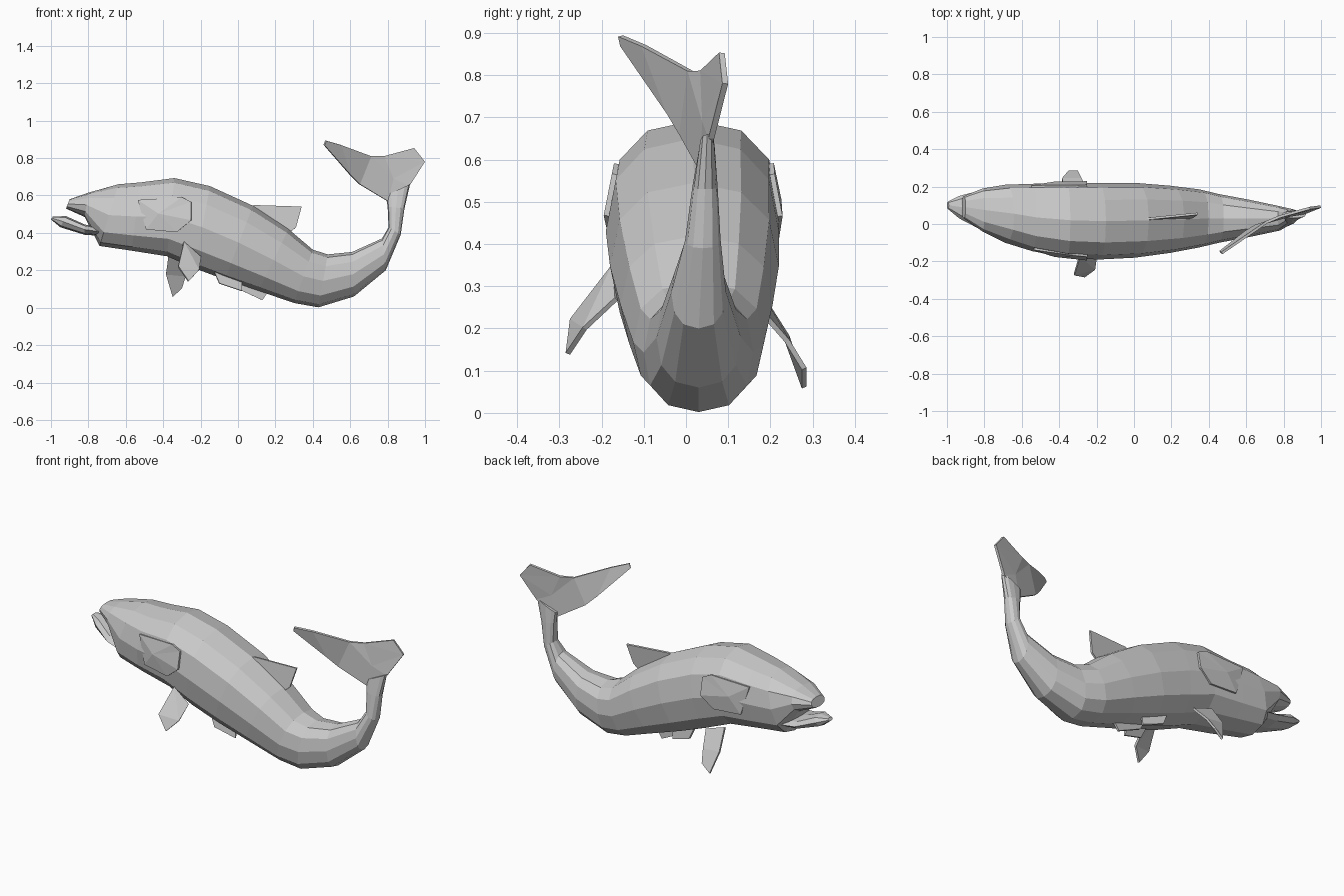
import bpy, bmesh, math
from mathutils import Vector


def make_mesh(name, verts, faces):
    me = bpy.data.meshes.new(name)
    ob = bpy.data.objects.new(name, me)
    bpy.context.collection.objects.link(ob)
    bm = bmesh.new()
    vs = [bm.verts.new(v) for v in verts]
    for f in faces:
        bm.faces.new([vs[i] for i in f])
    bmesh.ops.recalc_face_normals(bm, faces=bm.faces[:])
    bm.to_mesh(me)
    bm.free()
    return ob


def loft(name, stations, sides, power=0.85):
    """Station: top x, top z, bottom x, bottom z, centre y, half width."""
    verts, faces = [], []
    for tx, tz, bx, bz, yc, hw in stations:
        top, bot = Vector((tx, yc, tz)), Vector((bx, yc, bz))
        mid, up = (top + bot) / 2, (top - bot) / 2
        for i in range(sides):
            a = 2 * math.pi * i / sides
            c, s = math.cos(a), math.sin(a)
            c = math.copysign(abs(c) ** power, c)
            s = math.copysign(abs(s) ** power, s)
            verts.append(mid + up * c + Vector((0, hw * s, 0)))
    n = len(stations)
    for j in range(n - 1):
        for i in range(sides):
            k = (i + 1) % sides
            a, b = j * sides, (j + 1) * sides
            faces.append((a + i, a + k, b + k, b + i))
    faces.append(tuple(range(sides)))
    faces.append(tuple(range((n - 1) * sides, n * sides)))
    return make_mesh(name, verts, faces)


def fin(name, pts, faces=None, thick=0.012):
    ob = make_mesh(name, pts, faces or [tuple(range(len(pts)))])
    m = ob.modifiers.new("thickness", 'SOLIDIFY')
    m.thickness, m.offset = thick, 0
    return ob


# Curved body from upper lip to tail stem
body = loft("body", [
    (-0.90, 0.58, -0.92, 0.53, 0.09, 0.06),
    (-0.80, 0.615, -0.82, 0.485, 0.075, 0.115),
    (-0.64, 0.66, -0.74, 0.33, 0.055, 0.155),
    (-0.52, 0.67, -0.57, 0.305, 0.035, 0.18),
    (-0.34, 0.693, -0.38, 0.275, 0.02, 0.20),
    (-0.15, 0.65, -0.23, 0.21, 0.015, 0.205),
    (0.08, 0.545, -0.07, 0.15, 0.02, 0.20),
    (0.27, 0.42, 0.11, 0.09, 0.025, 0.18),
    (0.40, 0.31, 0.30, 0.025, 0.03, 0.155),
    (0.48, 0.285, 0.43, 0.002, 0.03, 0.13),
    (0.61, 0.298, 0.62, 0.06, 0.03, 0.10),
    (0.77, 0.37, 0.79, 0.20, 0.03, 0.065),
    (0.805, 0.43, 0.87, 0.39, 0.04, 0.042),
    (0.80, 0.54, 0.89, 0.53, 0.045, 0.03),
    (0.79, 0.60, 0.92, 0.66, 0.05, 0.018)], 12)

# Open lower jaw
loft("lower_jaw", [
    (-0.99, 0.487, -1.0, 0.472, 0.10, 0.02),
    (-0.92, 0.49, -0.95, 0.43, 0.09, 0.06),
    (-0.82, 0.445, -0.82, 0.39, 0.075, 0.105),
    (-0.66, 0.415, -0.68, 0.38, 0.055, 0.125)], 8)

# Gill covers wrapped onto both flanks
gill = [(-0.43, 0.51), (-0.55, 0.59), (-0.30, 0.60), (-0.25, 0.57),
        (-0.25, 0.47), (-0.33, 0.40), (-0.50, 0.41)]
for side, y in (("near", -0.2), ("far", 0.24)):
    ob = make_mesh("gill_cover_" + side, [(x, y, z) for x, z in gill],
                   [(0, i, i % 6 + 1) for i in range(1, 7)])
    w = ob.modifiers.new("wrap", 'SHRINKWRAP')
    w.target, w.offset, w.wrap_mode = body, 0.006, 'ABOVE_SURFACE'
    s = ob.modifiers.new("thickness", 'SOLIDIFY')
    s.thickness, s.offset = 0.012, 0

# Pectoral fins, swept differently on each side
fin("pectoral_fin_near", [(-0.29, -0.17, 0.35), (-0.20, -0.165, 0.27),
    (-0.21, -0.24, 0.20), (-0.265, -0.28, 0.14), (-0.32, -0.27, 0.22)],
    [(0, 1, 2), (0, 2, 4), (2, 3, 4)])
fin("pectoral_fin_far", [(-0.37, 0.17, 0.29), (-0.25, 0.17, 0.25),
    (-0.28, 0.24, 0.17), (-0.30, 0.28, 0.105), (-0.35, 0.28, 0.06),
    (-0.385, 0.24, 0.18)], [(0, 1, 2, 5), (2, 3, 4, 5)])

# Dorsal fin
fin("dorsal_fin", [(0.02, 0.02, 0.54), (0.09, 0.03, 0.548),
    (0.34, 0.055, 0.54), (0.31, 0.035, 0.43), (0.25, 0.03, 0.38)])

# Pelvic fins and anal fin along the belly
for side, d in (("near", -1), ("far", 1)):
    fin("pelvic_fin_" + side, [(-0.14, 0.02 + d * 0.08, 0.22),
        (-0.10, 0.02 + d * 0.09, 0.13), (0.02, 0.02 + d * 0.07, 0.09),
        (0.02, 0.02 + d * 0.06, 0.17)])
fin("anal_fin", [(-0.05, 0.02, 0.16), (-0.02, 0.02, 0.11), (0.13, 0.03, 0.04),
    (0.17, 0.03, 0.10)])

# Forked, twisted tail fin
fin("tail_fin", [(0.80, 0.04, 0.57), (0.65, -0.01, 0.66), (0.60, -0.04, 0.71),
    (0.46, -0.15, 0.87), (0.47, -0.155, 0.893), (0.55, -0.10, 0.87),
    (0.71, 0.01, 0.81), (0.78, 0.04, 0.81), (0.94, 0.085, 0.853),
    (0.998, 0.093, 0.78), (0.915, 0.06, 0.65), (0.83, 0.045, 0.69)],
    [(2, 3, 4, 5), (1, 2, 5, 6), (0, 1, 6, 11), (6, 7, 11),
     (7, 8, 9), (7, 9, 11), (9, 10, 11), (0, 11, 10)], 0.014)
